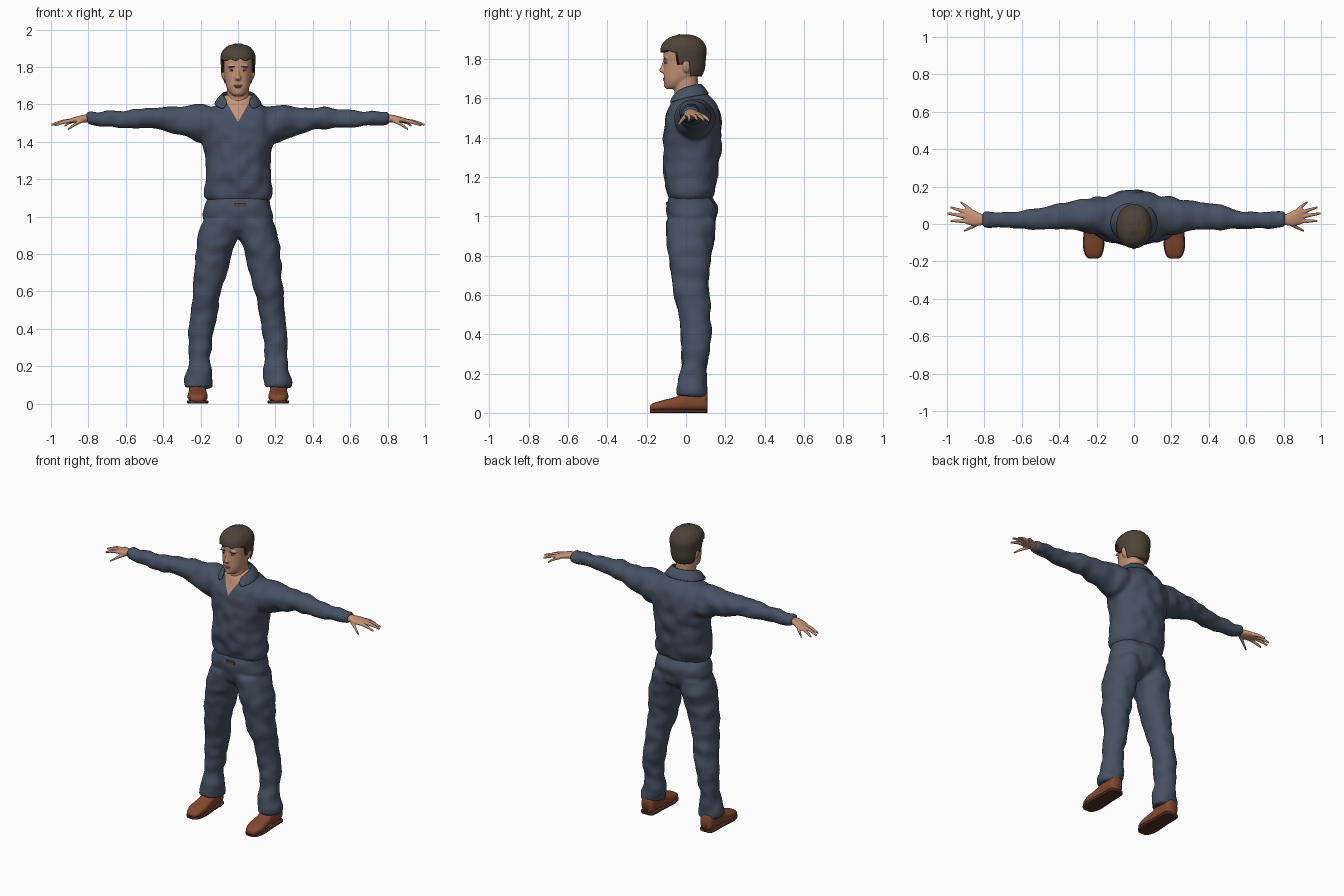
import bpy
import bmesh
import math
from mathutils import Matrix, Vector, noise

cube = bpy.data.objects.get("Cube")
if cube:
    bpy.data.objects.remove(cube, do_unlink=True)


def material(name, r, g, b):
    mat = bpy.data.materials.new(name)
    mat.use_nodes = True
    mat.diffuse_color = (r, g, b, 1)
    shader = next(n for n in mat.node_tree.nodes if n.type == "BSDF_PRINCIPLED")
    shader.inputs["Base Color"].default_value = (r, g, b, 1)
    shader.inputs["Roughness"].default_value = 0.8
    return mat


NAVY = material("navy cloth", 0.062, 0.083, 0.125)
SKIN = material("skin", 0.56, 0.29, 0.185)
HAIR = material("dark brown hair", 0.075, 0.057, 0.038)
LEATHER = material("brown leather", 0.23, 0.066, 0.03)
SOLE = material("dark sole", 0.09, 0.03, 0.018)
LIP = material("lips", 0.42, 0.17, 0.12)
WHITE = material("eye white", 0.5, 0.42, 0.36)
IRIS = material("dark iris", 0.03, 0.02, 0.015)
BUCKLE = material("belt brown", 0.11, 0.06, 0.03)
SIDES = (1, -1)


def loft(bm, axis, rings, side=1, power=2.2, steps=4, count=28):
    """Smooth closed tube through rings of (position, centre, centre, radius, radius)."""
    rows = []
    last = len(rings) - 1
    for i in range(last):
        a, b, c, d = (rings[max(0, min(last, i + k))] for k in (-1, 0, 1, 2))
        for s in range(steps + (i == last - 1)):
            t = s / steps
            rows.append([q + t / 2 * (r - p + t * (2 * p - 5 * q + 4 * r - w + t * (3 * (q - r) + w - p)))
                         for p, q, r, w in zip(a, b, c, d)])
    loops = []
    for pos, c1, c2, r1, r2 in rows:
        loop = []
        for k in range(count):
            angle = math.tau * k / count
            u, v = (math.copysign(abs(f(angle)) ** (2 / power), f(angle)) for f in (math.cos, math.sin))
            co = [c1 + r1 * u, c2 + r2 * v]
            co.insert("xyz".index(axis), pos)
            co[0] *= side
            loop.append(bm.verts.new(co))
        loops.append(loop)
    for low, high in zip(loops, loops[1:]):
        for k in range(count):
            n = (k + 1) % count
            bm.faces.new((low[k], low[n], high[n], high[k]))
    bm.faces.new(loops[0])
    bm.faces.new(loops[-1])


def centred(rings):
    return [(z, 0, cy, rx, ry) for z, cy, rx, ry in rings]


def ball(bm, centre, radii, tilt=0):
    matrix = Matrix.Translation(centre) @ Matrix.Rotation(tilt, 4, "Y") @ Matrix.Diagonal((*radii, 1))
    bmesh.ops.create_uvsphere(bm, u_segments=20, v_segments=12, radius=1, matrix=matrix)


def finish(name, bm, mat, voxel=0, relax=0, folds=0):
    """Turn bm into an object, fuse its pieces if voxel is set, and press in cloth folds."""
    bmesh.ops.recalc_face_normals(bm, faces=bm.faces)
    mesh = bpy.data.meshes.new(name)
    bm.to_mesh(mesh)
    bm.free()
    obj = bpy.data.objects.new(name, mesh)
    bpy.context.collection.objects.link(obj)
    if voxel:
        fuse = obj.modifiers.new("fuse", "REMESH")
        fuse.mode = "VOXEL"
        fuse.voxel_size = voxel
        soft = obj.modifiers.new("soften", "SMOOTH")
        soft.factor = 0.5
        soft.iterations = relax
        graph = bpy.context.evaluated_depsgraph_get()
        graph.update()
        obj.data = bpy.data.meshes.new_from_object(obj.evaluated_get(graph))
        obj.modifiers.clear()
    obj.data.materials.clear()
    obj.data.materials.append(mat)
    if folds:
        shifts = [v.normal * folds * noise.noise(Vector((v.co.x * 14, v.co.y * 8, v.co.z * 14)))
                  for v in obj.data.vertices]
        for v, shift in zip(obj.data.vertices, shifts):
            v.co += shift
    obj.data.polygons.foreach_set("use_smooth", [True] * len(obj.data.polygons))
    return obj


# Shirt: bloused torso and sleeves
bm = bmesh.new()
loft(bm, "z", centred([
    (1.08, .02, .155, .1), (1.1, .022, .18, .115), (1.14, .025, .187, .126), (1.2, .025, .178, .138),
    (1.3, .028, .176, .143), (1.4, .033, .19, .146), (1.48, .035, .2, .146), (1.54, .035, .19, .132),
    (1.58, .035, .15, .11), (1.62, .025, .095, .085), (1.65, .02, .075, .07)]))
for side in SIDES:
    loft(bm, "x", [
        (.08, .04, 1.49, .1, .09), (.2, .045, 1.495, .1, .1), (.25, .045, 1.505, .09, .089),
        (.3, .045, 1.51, .08, .08), (.4, .04, 1.525, .068, .061), (.5, .03, 1.527, .058, .054),
        (.6, .022, 1.522, .05, .048), (.7, .022, 1.523, .044, .041), (.805, .024, 1.525, .039, .034)], side)
shirt = finish("shirt", bm, NAVY, .01, 6, .012)

# Open neck: cut a V into the shirt front and show skin inside it
tip, slope = 1.505, .57
shirt.data.materials.append(SKIN)
bm = bmesh.new()
bm.from_mesh(shirt.data)
for side in SIDES:
    near = [f for f in bm.faces if f.calc_center_median().z > 1.48 and f.calc_center_median().y < .02]
    geom = near + list({e for f in near for e in f.edges}) + list({v for f in near for v in f.verts})
    bmesh.ops.bisect_plane(bm, geom=geom, plane_co=(0, 0, tip), plane_no=(side, 0, -slope))
for face in bm.faces:
    c = face.calc_center_median()
    if c.y < .02 and abs(c.x) < (c.z - tip) * slope:
        face.material_index = 1
bm.to_mesh(shirt.data)
bm.free()

# Folded collar: strip from the nape to the front points
bm = bmesh.new()
edge = [((0, .078, 1.675), (0, .125, 1.62)), ((.055, .062, 1.675), (.095, .1, 1.615)),
        ((.085, .012, 1.665), (.135, .02, 1.605)), ((.076, -.036, 1.645), (.12, -.045, 1.588)),
        ((.05, -.066, 1.615), (.075, -.095, 1.565))]
for side in SIDES:
    pairs = [[bm.verts.new((p[0] * side, p[1], p[2])) for p in pair] for pair in edge]
    for (a, b), (c, d) in zip(pairs, pairs[1:]):
        bm.faces.new((a, b, d, c))
bmesh.ops.remove_doubles(bm, verts=bm.verts, dist=.001)
collar = finish("collar", bm, NAVY)
thick = collar.modifiers.new("thickness", "SOLIDIFY")
thick.thickness = .012
thick.offset = 0
collar.modifiers.new("round", "SUBSURF").levels = 2

# Trousers: hips and legs
bm = bmesh.new()
loft(bm, "z", centred([
    (.89, .02, .06, .06), (.93, .028, .15, .11), (1, .03, .188, .126), (1.05, .028, .18, .128),
    (1.1, .02, .165, .11), (1.13, .02, .155, .1)]))
for side in SIDES:
    loft(bm, "z", [
        (.98, .09, .025, .09, .12), (.9, .108, .022, .104, .122), (.8, .13, .02, .096, .109),
        (.7, .147, .02, .086, .097), (.6, .164, .026, .076, .091), (.5, .18, .045, .071, .077),
        (.4, .196, .05, .068, .076), (.3, .203, .048, .063, .069), (.2, .205, .036, .061, .067),
        (.13, .211, .03, .074, .077), (.085, .211, .028, .072, .077)], side)
finish("trousers", bm, NAVY, .01, 5, .012)

# Belt buckle plate
bm = bmesh.new()
bmesh.ops.create_cube(bm, size=1, matrix=Matrix.Translation((.012, -.098, 1.064)) @ Matrix.Diagonal((.06, .009, .018, 1)))
buckle = finish("belt_buckle", bm, BUCKLE)
buckle.data.polygons.foreach_set("use_smooth", [False] * len(buckle.data.polygons))

for side, word in zip(SIDES, ("left", "right")):
    # Shoe upper, then flat sole and heel
    profile = [(-.184, .022, .034), (-.168, .04, .047), (-.12, .053, .062), (-.05, .05, .08),
               (0, .046, .105), (.05, .046, .115), (.095, .042, .11), (.109, .028, .1)]
    bm = bmesh.new()
    loft(bm, "y", [(y, .216, h / 2 + .006, w, h / 2 - .004) for y, w, h in profile], side, 2.8)
    finish(word + "_shoe", bm, LEATHER)
    bm = bmesh.new()
    loft(bm, "y", [(y, .216, .009, w + .004, .009) for y, w, h in profile], side, 6)
    finish(word + "_sole", bm, SOLE)

    # Hand: wrist and palm, four spread fingers and a lowered thumb
    bm = bmesh.new()
    loft(bm, "x", [(.76, .024, 1.525, .026, .022), (.81, .023, 1.525, .029, .021), (.85, .03, 1.521, .041, .018),
                   (.89, .042, 1.514, .044, .013), (.905, .045, 1.511, .038, .009)], side)
    for root, end in (((.87, .073, 1.514), (.928, .118, 1.485)), ((.885, .058, 1.514), (.982, .09, 1.488)),
                      ((.885, .038, 1.514), (.998, .057, 1.491)), ((.88, .014, 1.514), (.98, .017, 1.487)),
                      ((.82, .008, 1.518), (.91, -.038, 1.466))):
        bend = [(a + b) / 2 for a, b in zip(root, end)]
        bend[2] += .005
        loft(bm, "x", [(*root, .012, .011), (*bend, .01, .01), (*end, .006, .006)], side, 2, 4, 12)
    finish(word + "_hand", bm, SKIN, .004, 2)

# Head: skull, neck, nose, brows, ears
bm = bmesh.new()
loft(bm, "z", centred([
    (1.646, -.078, .022, .02), (1.66, -.062, .042, .045), (1.69, -.042, .06, .071), (1.73, -.018, .071, .095),
    (1.78, -.01, .077, .102), (1.84, -.01, .08, .104), (1.88, -.01, .068, .09), (1.905, -.01, .04, .055)]))
loft(bm, "z", centred([(1.54, .022, .066, .065), (1.62, .004, .06, .062), (1.7, -.002, .06, .062), (1.76, 0, .06, .06)]))
loft(bm, "z", centred([(1.797, -.106, .007, .008), (1.762, -.113, .009, .014), (1.74, -.117, .016, .019),
                       (1.728, -.11, .012, .012)]))
ball(bm, (0, -.098, 1.664), (.02, .014, .014))
for side in SIDES:
    ball(bm, (side * .03, -.1, 1.803), (.026, .013, .009))
    ball(bm, (side * .081, .002, 1.762), (.01, .019, .033), side * .2)
finish("head", bm, SKIN, .005, 3)

# Mouth
bm = bmesh.new()
ball(bm, (0, -.108, 1.7), (.024, .01, .005))
ball(bm, (0, -.107, 1.692), (.02, .01, .005))
finish("mouth", bm, LIP)

# Eyes and eyebrows
for name, mat, place, radii, tilt in (
        ("eye", WHITE, (.032, -.101, 1.782), (.014, .007, .005), 0),
        ("iris", IRIS, (.032, -.106, 1.782), (.005, .004, .005), 0),
        ("eyebrow", HAIR, (.032, -.108, 1.802), (.021, .006, .004), .1)):
    for side, word in zip(SIDES, ("left", "right")):
        bm = bmesh.new()
        ball(bm, (side * place[0], place[1], place[2]), radii, side * tilt)
        finish(word + "_" + name, bm, mat)

# Hair: full cap lifted to a hairline over the face and ears
bm = bmesh.new()
loft(bm, "z", centred([
    (1.712, -.005, .074, .086), (1.75, -.01, .086, .106), (1.8, -.012, .091, .113), (1.85, -.012, .094, .117),
    (1.885, -.012, .083, .102), (1.91, -.01, .058, .072), (1.924, -.01, .02, .028)]), steps=8, count=64)
for v in bm.verts:
    if v.co.y < -.045:
        line = 1.838 + .005 * math.sin(v.co.x * 120)
    elif v.co.y < -.015:
        line = 1.772
    elif v.co.y < .018:
        line = 1.788
    else:
        line = 1.712
    v.co.z = max(v.co.z, line)
    v.co *= 1 + .0012 * noise.noise(v.co * 40)
finish("hair", bm, HAIR)
